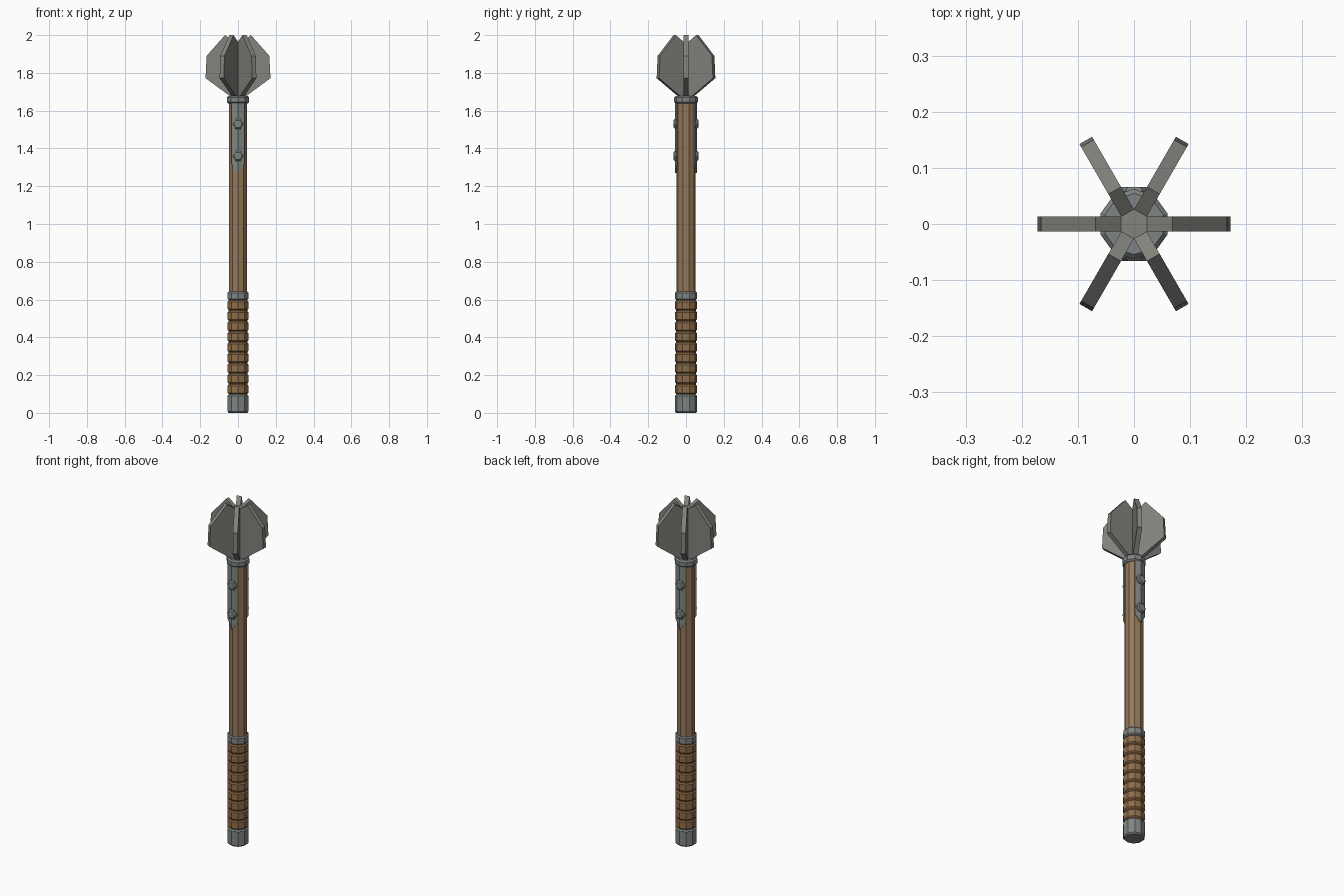
import bpy, bmesh, math
from mathutils import Matrix, Vector

if "Cube" in bpy.data.objects:
    bpy.data.objects.remove(bpy.data.objects["Cube"])

SIDES = 10


def material(name, rgb):
    m = bpy.data.materials.new(name)
    m.diffuse_color = (*rgb, 1)
    m.use_nodes = True
    m.node_tree.nodes["Principled BSDF"].inputs["Base Color"].default_value = m.diffuse_color
    return m


WOOD = material("wood", (0.30, 0.19, 0.10))
GRIP = material("leather_grip", (0.27, 0.15, 0.065))
STEEL = material("fitting_steel", (0.21, 0.235, 0.225))
BLADE = material("flange_steel", (0.225, 0.225, 0.205))


def finish(name, bm, mat):
    bmesh.ops.recalc_face_normals(bm, faces=bm.faces[:])
    me = bpy.data.meshes.new(name)
    bm.to_mesh(me)
    bm.free()
    me.materials.append(mat)
    ob = bpy.data.objects.new(name, me)
    bpy.context.collection.objects.link(ob)
    return ob


def polar(r, deg, z):
    a = math.radians(deg)
    return Vector((r * math.cos(a), r * math.sin(a), z))


def lathe(name, profile, mat, sides=SIDES, matrix=Matrix()):
    """Faceted turned part with closed ends; a corner points to +y and -y."""
    bm = bmesh.new()
    rings = [[bm.verts.new(matrix @ polar(r, 90 + 360 * i / sides, z))
              for i in range(sides)] for r, z in profile]
    for a, b in zip(rings, rings[1:]):
        for i in range(sides):
            j = (i + 1) % sides
            bm.faces.new((a[i], a[j], b[j], b[i]))
    bm.faces.new(rings[0])
    bm.faces.new(rings[-1])
    return finish(name, bm, mat)


def band(z0, z1, r, c):
    """Profile of a ring with chamfered rims."""
    return [(r - c, z0), (r, z0 + c), (r, z1 - c), (r - c, z1)]


# Shaft, pommel and collars
lathe("shaft", [(0.051, 0.05), (0.051, 1.66)], WOOD)
lathe("pommel", band(0.0, 0.097, 0.058, 0.007), STEEL)
lathe("grip_collar", band(0.597, 0.642, 0.058, 0.006), STEEL)
lathe("head_collar", band(1.637, 1.678, 0.0625, 0.008), STEEL)

# Wrapped grip: nine chamfered bands in one turned profile
z0, z1, count = 0.097, 0.597, 9
step = (z1 - z0) / count
grip = []
for k in range(count):
    grip += band(z0 + k * step + 0.003, z0 + (k + 1) * step - 0.003, 0.058, 0.006)
lathe("grip", grip, GRIP)

# Six flanges around the head
flange = [(0.0, 1.67), (0.04, 1.675), (0.172, 1.772), (0.166, 1.89),
          (0.069, 2.0), (0.023, 1.965), (0.0, 1.965)]
for k in range(6):
    rot = Matrix.Rotation(math.radians(60 * k), 4, 'Z')
    bm = bmesh.new()
    f = bm.faces.new([bm.verts.new(rot @ Vector((r, -0.013, z))) for r, z in flange])
    ext = bmesh.ops.extrude_face_region(bm, geom=[f])
    bmesh.ops.translate(bm, vec=rot @ Vector((0, 0.026, 0)),
                        verts=[g for g in ext["geom"] if isinstance(g, bmesh.types.BMVert)])
    finish(f"flange_{k + 1}", bm, BLADE)

# Pointed straps folded over the front and back corners, with hexagonal rivets
for side, deg in (("front", -90), ("back", 90)):
    bm = bmesh.new()
    outline = []
    for r in (0.058, 0.047):
        outline.append([bm.verts.new(polar(r, deg + d, z)) for d, z in
                        ((-36, 1.645), (0, 1.645), (36, 1.645),
                         (36, 1.32), (0, 1.27), (-36, 1.32))])
    out, inn = outline
    for ring in outline:
        bm.faces.new((ring[0], ring[1], ring[4], ring[5]))
        bm.faces.new((ring[1], ring[2], ring[3], ring[4]))
    for i in range(6):
        j = (i + 1) % 6
        bm.faces.new((out[i], out[j], inn[j], inn[i]))
    finish(side + "_strap", bm, STEEL)

    s = -1 if side == "front" else 1
    for n, z in enumerate((1.36, 1.53)):
        mtx = (Matrix.Translation((0, 0, z)) @ Matrix.Rotation(-s * math.pi / 2, 4, 'X')
               @ Matrix.Rotation(math.pi / 6, 4, 'Z'))
        lathe(f"{side}_rivet_{n + 1}", [(0.03, 0.045), (0.03, 0.059), (0.022, 0.066)],
              STEEL, 6, mtx)
